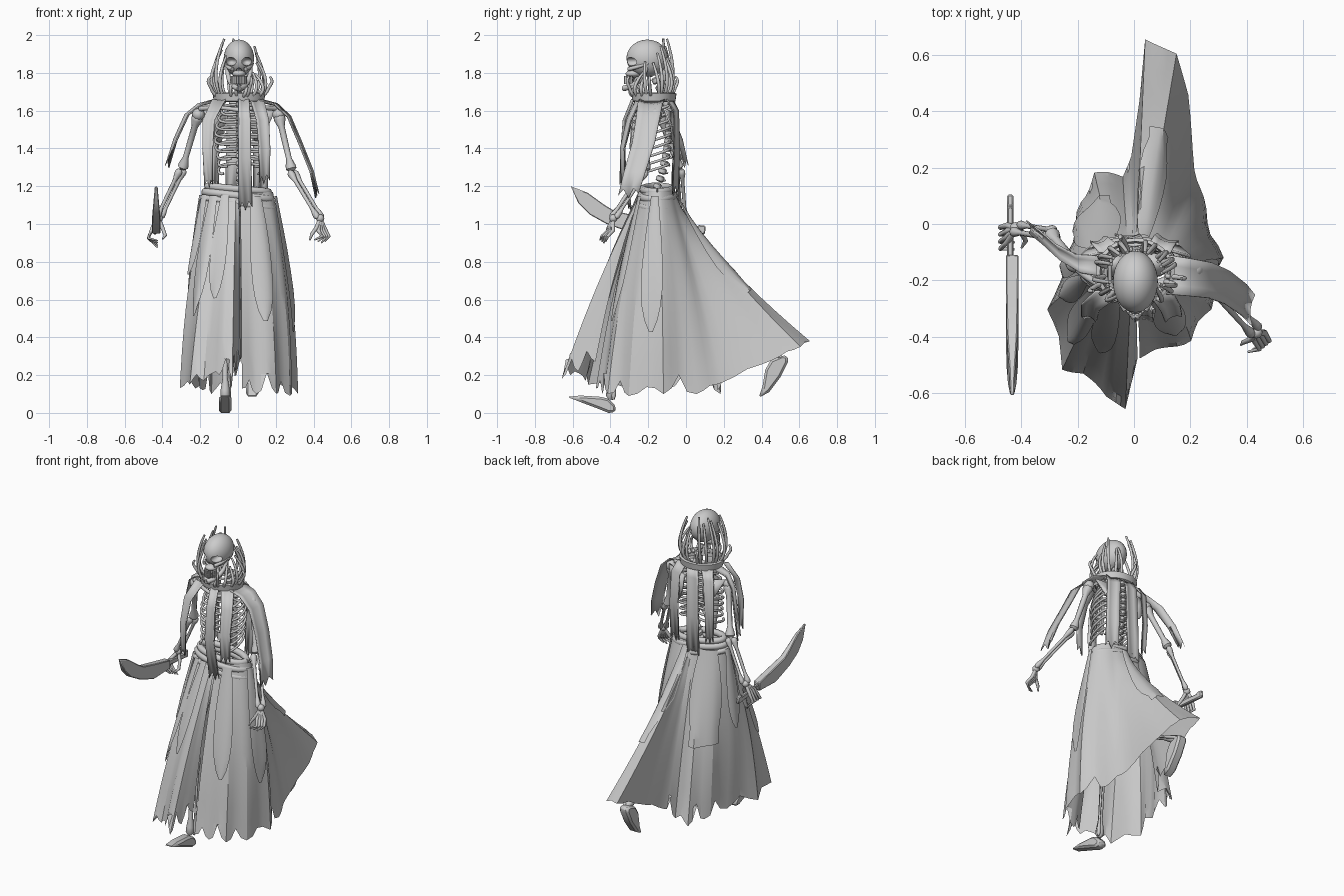
import bpy, bmesh, math, random
from mathutils import Vector as V

random.seed(4)
if "Cube" in bpy.data.objects:
    bpy.data.objects.remove(bpy.data.objects["Cube"])
mat = bpy.data.materials.new("pale grey")
mat.use_nodes = True
mat.diffuse_color = (0.6, 0.6, 0.6, 1)
mat.node_tree.nodes["Principled BSDF"].inputs["Base Color"].default_value = mat.diffuse_color


def finish(ob, angle=35):
    """Assign the material and smooth everything but sharp edges."""
    bpy.ops.object.select_all(action="DESELECT")
    ob.select_set(True)
    bpy.context.view_layer.objects.active = ob
    if ob.type == "CURVE":
        bpy.ops.object.convert(target="MESH")
        ob = bpy.context.object
    ob.data.materials.clear()
    ob.data.materials.append(mat)
    bpy.ops.object.shade_smooth_by_angle(angle=math.radians(angle))
    return ob


def link(name, data):
    ob = bpy.data.objects.new(name, data)
    bpy.context.collection.objects.link(ob)
    return ob


def grid(name, rows, closed=False, thick=0, angle=35):
    """Sheet of quads through rows of points."""
    n = len(rows[0])
    faces = [(r*n + c, r*n + (c+1) % n, (r+1)*n + (c+1) % n, (r+1)*n + c)
             for r in range(len(rows)-1) for c in range(n if closed else n-1)]
    me = bpy.data.meshes.new(name)
    me.from_pydata([p for r in rows for p in r], [], faces)
    ob = link(name, me)
    if thick:
        ob.modifiers.new("thickness", "SOLIDIFY").thickness = thick
    return finish(ob, angle)


def tubes(name, strands, smooth=False):
    """One object of round strands, each a path and its radii."""
    cu = bpy.data.curves.new(name, "CURVE")
    cu.dimensions, cu.bevel_depth, cu.bevel_resolution = "3D", 1, 2
    cu.use_fill_caps, cu.resolution_u = True, 5
    for pts, radii in strands:
        sp = cu.splines.new("NURBS" if smooth else "POLY")
        sp.points.add(len(pts)-1)
        for i, p in enumerate(pts):
            sp.points[i].co = (*p, 1)
            sp.points[i].radius = radii[i] if isinstance(radii, (list, tuple)) else radii
        if smooth:
            sp.order_u, sp.use_endpoint_u = min(4, len(pts)), True
    return finish(link(name, cu), 50)


def bone(a, b, r):
    """Strand for a long bone with knobbed ends."""
    a, b = V(a), V(b)
    return ([a.lerp(b, t) for t in (0, .04, .1, .22, .78, .9, .96, 1)],
            [r*k for k in (.8, 1.6, 1.6, .9, .8, 1.4, 1.5, .7)])


def slab(name, profile, x, w, bevel=.006):
    """Side profile in y and z, extruded along x."""
    bm = bmesh.new()
    f = bm.faces.new([bm.verts.new((x - w/2, y, z)) for y, z in profile])
    ext = bmesh.ops.extrude_face_region(bm, geom=[f])["geom"]
    bmesh.ops.translate(bm, vec=(w, 0, 0), verts=[v for v in ext if isinstance(v, bmesh.types.BMVert)])
    bmesh.ops.recalc_face_normals(bm, faces=bm.faces)
    me = bpy.data.meshes.new(name)
    bm.to_mesh(me)
    ob = link(name, me)
    ob.modifiers.new("bevel", "BEVEL").width = bevel
    return finish(ob)


def ball(name, loc, scale, seg=24):
    bpy.ops.mesh.primitive_uv_sphere_add(segments=seg, ring_count=seg*2//3, location=loc)
    ob = bpy.context.object
    ob.name, ob.scale = name, scale
    return finish(ob)


# ---- skirt: waist ellipse lofted to a trailing hem, folded inwards at the front slit
HEM = [(.02, -.47, .13), (.1, -.45, .1), (.2, -.41, .1), (.27, -.3, .09), (.31, -.12, .1),
       (.25, .05, .1), (.22, .2, .16), (.19, .45, .28), (.15, .6, .35), (.04, .665, .38),
       (.02, .45, .3), (-.01, .25, .2), (-.04, .17, .12), (-.14, .18, .1), (-.19, .08, .12),
       (-.22, -.1, .13), (-.3, -.3, .13), (-.25, -.51, .15), (-.18, -.53, .17), (-.1, -.62, .2), (-.03, -.65, .18),
       (-.01, -.56, .22), (.012, -.47, .27)]
CEN = V((0, -.15, 0))


def heading(p):
    a = math.degrees(math.atan2(p[1] - CEN.y, p[0]))
    return a if a > -87 else a + 360


ANG = [heading(p) for p in HEM]


def skirt(a, t, out=0, jag=0):
    """Point on the skirt at heading a, fraction t from waist to hem."""
    i = max(k for k in range(len(HEM)-1) if k == 0 or ANG[k] <= a)
    f = min(max((a - ANG[i]) / (ANG[i+1] - ANG[i]), 0), 1)
    hem = V(HEM[i]).lerp(V(HEM[i+1]), f) + V((0, 0, jag))
    r = math.radians(a)
    d = V((math.cos(r), math.sin(r), 0))
    top = CEN + V((.185*d.x, .09*d.y, 1.17))
    k = t ** (1 + .4*max(0, hem.y)/.66)
    p = top.lerp(hem, k)
    p.z = top.z + (hem.z - top.z)*t
    bulge = (.02 + .012*abs(d.x))*math.sin(math.pi*t) + .01*t*math.sin(r*11) + out
    return p + d*bulge


cols = [ANG[i] + (ANG[i+1]-ANG[i])*k/4 for i in range(len(HEM)-1) for k in range(4)] + [ANG[-1]]
jags = [(.1 if c % 4 == 2 else .03 if c % 2 else 0) * random.uniform(.2, 1.2) * (.15 if 35 < a < 92 else 1)
        for c, a in enumerate(cols)]
grid("skirt", [[skirt(a, r/10, 0, j if r == 10 else 0) for a, j in zip(cols, jags)] for r in range(11)], angle=25)

# ---- flaps lying on the skirt: heading, half width, length, width of the tip
leaves = [(-62, 13, .64, .15), (-8, 15, .69, .15), (80, 8, .64, .5), (127, 26, .56, .8),
          (178, 14, .5, .15), (206, 13, .42, .15), (230, 11, .64, .15), (250, 9, .57, .15)]
for n, (a, w, end, tip) in enumerate(leaves):
    shape = [(.03, .7), (.12, .8), (.25, .92), (.4, 1), (.55, 1), (.7, .92), (.82, max(.75, tip)), (.92, max(.5, tip)), (1, tip)]
    grid(f"skirt_flap_{n}", [[skirt(a + w*s*k, end*t, .018 - .005*s*s) for s in (-1, -.67, -.33, 0, .33, .67, 1)]
                             for t, k in shape])

# ---- rolled waistband
for n, (z, r, tilt) in enumerate([(1.185, .02, -.015), (1.15, .022, -.02), (1.11, .018, -.03)]):
    ring = [(math.cos(q*math.pi/16), math.sin(q*math.pi/16)) for q in range(33)]
    tubes(f"waistband_roll_{n}", [([(c*(.16+.013*n), -.152 + s*(.076+.01*n), z + tilt*c) for c, s in ring], r)])

# ---- flared collar
def hoop(k, z):
    return [V((.005 + .14*k*math.cos(q*math.pi/16), -.17 + .12*k*math.sin(q*math.pi/16), z)) for q in range(32)]


grid("collar", [hoop(.85, 1.645), hoop(.95, 1.65), hoop(1, 1.69), hoop(.9, 1.695), hoop(.85, 1.645)], closed=True)


# ---- cloth strips: path, width direction, widths
def strip(name, path, side, w0, w1):
    rows, side = [], V(side).normalized()
    n = len(path) - 1
    for i, p in enumerate(path):
        w = (w0 + (w1-w0)*i/n)/2
        ragged = (0, .035, -.01, .04, .01) if i == n else (0,)*5
        sag = side.cross(V(path[min(i+1, n)]) - V(path[max(i-1, 0)])).normalized()
        rows.append([V(p) + side*w*s + sag*.012*(1-s*s) + V((0, 0, g))
                     for s, g in zip((-1, -.5, 0, .5, 1), ragged)])
    grid(name, rows, thick=.006)


strip("front_strip_middle", [(.03, -.285, 1.66), (.035, -.33, 1.55), (.035, -.345, 1.35), (.04, -.3, 1.08)], (1, 0, 0), .06, .075)
strip("front_strip_left", [(.1, -.25, 1.66), (.13, -.3, 1.55), (.14, -.335, 1.4), (.14, -.33, 1.22)], (1, .35, 0), .08, .06)
strip("front_strip_right", [(-.1, -.25, 1.66), (-.155, -.295, 1.55), (-.16, -.335, 1.4), (-.155, -.34, 1.2)], (1, -.35, 0), .08, .05)
strip("back_strip_middle", [(.0, -.07, 1.66), (-.015, -.045, 1.6), (-.02, -.04, 1.35), (-.025, -.04, 1.1)], (-1, 0, 0), .085, .09)
strip("back_strip_left", [(.09, -.09, 1.66), (.11, -.055, 1.6), (.12, -.05, 1.4), (.12, -.06, 1.16)], (-1, .35, 0), .085, .085)
strip("back_strip_right", [(-.09, -.09, 1.66), (-.12, -.06, 1.6), (-.13, -.055, 1.4), (-.125, -.065, 1.2)], (-1, -.35, 0), .075, .05)
strip("left_shoulder_cloth", [(.12, -.18, 1.655), (.2, -.19, 1.635), (.27, -.2, 1.57), (.33, -.225, 1.43), (.39, -.27, 1.28), (.42, -.305, 1.15)],
      (.1, 1, 0), .14, .11)
strip("right_shoulder_cloth", [(-.12, -.15, 1.655), (-.2, -.14, 1.635), (-.27, -.1, 1.58), (-.33, -.045, 1.45), (-.375, -.01, 1.31)],
      (.3, -1, 0), .08, .05)

# ---- curling tendrils rising from the collar
tendrils = []
for q in range(22):
    a = math.tau*q/22 + random.uniform(-.1, .1)
    c, s = math.cos(a), math.sin(a)
    h = .17 + .09*max(0, s) + .12*max(0, -c) + random.uniform(-.05, .04) - (.07 if s < -.75 else 0)
    h, lean = min(h, .31), random.uniform(.7, .85)
    if q % 6 == 0:
        h, lean = .11, 1.25
    curl = random.uniform(-.025, .025)
    tendrils.append(([V((.005 + .13*k*c - curl*s*t, -.18 + .105*k*s + curl*c*t, 1.67 + h*t))
                      for t, k in ((0, .85), (.2, 1.15), (.5, 1.17), (.8, lean + .2), (1, lean))],
                     [.009, .009, .009, .008, .006]))
tubes("collar_tendrils", tendrils, True)

# ---- skull with hollow eye sockets
skull = ball("skull", (.005, -.205, 1.878), (.08, .11, .098), 32)
for x, z, r in ((-.037, 1.86, .03), (.047, 1.86, .03), (.005, 1.815, .014)):
    cutter = ball("socket_cutter", (x, -.29, z), (r, .05, r*.75), 16)
    cutter.hide_render = True
    bpy.context.view_layer.objects.active = skull
    cut = skull.modifiers.new("socket", "BOOLEAN")
    cut.operation, cut.object = "DIFFERENCE", cutter
    bpy.ops.object.modifier_apply(modifier=cut.name)
    bpy.data.objects.remove(cutter)
finish(skull)
ball("upper_jaw", (.005, -.28, 1.795), (.036, .04, .02), 16)
jaw, cheeks, teeth = [], [], []
for s in (-1, 1):
    jaw.append(([(.005 + s*x, y, z) for x, y, z in ((.062, -.21, 1.83), (.06, -.22, 1.765), (.042, -.285, 1.725), (0, -.33, 1.718))],
                [.01, .014, .014, .015]))
    cheeks.append(([(.005 + s*x, y, z) for x, y, z in ((.072, -.2, 1.85), (.066, -.26, 1.83), (.035, -.305, 1.82))], [.007, .011, .011]))
    for z in (1.773, 1.752):
        for k in range(5):
            b = .15 + k*.28
            x, y = .005 + s*.04*math.sin(b), -.275 - .047*math.cos(b)
            teeth.append(([(x, y, z - .01), (x, y, z + .01)], .0055))
tubes("jaw", jaw, True)
tubes("cheekbones", cheeks, True)
tubes("teeth", teeth)

# ---- spine and rib cage
def spine(z):
    return V((.01, -.09 - .6*(z-1.52)**2 - (.25*(z-1.62) if z > 1.62 else 0), z))


tubes("spine", [([spine(1.08 + .04*i + d) for d in (-.016, -.01, .01, .016)], [.012, .021, .021, .012]) for i in range(19)]
      + [([spine(1.08 + .04*i), spine(1.08 + .04*i) + V((0, .03, -.012))], [.01, .004]) for i in range(19)])
ribs = []
for i in range(9):
    z, w = 1.63 - .039*i, .075 + .06*math.sin(math.pi*min(1, (i+1.5)/8)*.75)
    for s in (-1, 1):
        reach = .02 if i < 6 else .05 + .02*(i-6)
        ribs.append(([spine(z), V((.015 + s*w*.8, -.065, z + .005)), V((.015 + s*w*1.12, -.15, z - .025)),
                      V((.015 + s*w*.95, -.27, z - .06)), V((.015 + s*reach, -.275, z - .05))], .0075))
tubes("ribs", ribs, True)
slab("breastbone", [(-.265, 1.6), (-.285, 1.59), (-.3, 1.4), (-.285, 1.37), (-.275, 1.4)], .015, .035)
for s, side in ((1, "left"), (-1, "right")):
    tubes(side + "_collarbone", [([(.02, -.26, 1.6), (s*.1, -.25, 1.625), (s*.2, -.16, 1.61)], [.012, .01, .014])], True)
    grid(side + "_shoulder_blade", [[(s*.2, -.12, 1.61), (s*.06, -.08, 1.59)], [(s*.16, -.085, 1.52), (s*.07, -.07, 1.5)],
                                    [(s*.11, -.075, 1.44), (s*.09, -.07, 1.43)]], thick=.01)
    ball(side + "_hip_bone", (s*.07, -.14, 1.08), (.06, .05, .08), 16)


# ---- arms and hands
def arm(side, shoulder, elbow, wrist, tips):
    e, w = V(elbow), V(wrist)
    off = V((.012, .012, 0))
    tubes(side + "_arm", [bone(shoulder, e, .019), bone(e + off, w + off, .011), bone(e - off, w - off, .012)])
    ball(side + "_shoulder_joint", shoulder, (.033, .033, .033), 16)
    ball(side + "_wrist", w, (.022, .022, .022), 12)
    hand = []
    for base, mid, tip in tips:
        hand.append(([w, V(base), V(mid), V(tip)], [.01, .011, .009, .004]))
    tubes(side + "_hand", hand)


arm("left", (.215, -.16, 1.58), (.285, -.22, 1.28), (.435, -.385, 1.03),
    [((.425 + .013*k, -.41 + .008*k, .965), (.445 + .012*k, -.445 + .01*k, .935), (.405 + .018*k, -.455 + .01*k, .9 + .008*abs(k - 2)))
     for k in range(4)] + [((.415, -.41, .98), (.39, -.42, .945), (.38, -.43, .915))])
arm("right", (-.21, -.14, 1.58), (-.295, -.035, 1.29), (-.42, -.015, 1.03),
    [((-.45, -.005 - .02*k, .985), (-.475, -.012 - .025*k, .925), (-.425, -.015 - .025*k, .875 + .012*k)) for k in range(4)]
    + [((-.4, -.03, .98), (-.385, -.06, .94), (-.4, -.085, .92))])

# ---- curved sword, its blade thinning towards the tip
blade = slab("sword_blade", [(-.61, 1.2), (-.52, 1.165), (-.43, 1.1), (-.38, 1.07), (-.25, 1.04), (-.11, 1.01), (-.11, .955),
                             (-.28, .95), (-.42, 1.0), (-.51, 1.05), (-.57, 1.11)], -.433, .045, .004)
for v in blade.data.vertices:
    v.co.x = -.433 + (v.co.x + .433) * min(1, max(.3, 1 - (v.co.z - 1.03)*4))
slab("sword_handle", [(-.12, 1.0), (.06, .985), (.065, .995), (.105, .99), (.1, .945), (.06, .95), (-.12, .965)], -.44, .022)

# ---- striding legs and bony feet
for side, x, knee, ankle in (("right", -.068, -.36, (-.4, .07)), ("left", .075, -.1, (.5, .29))):
    k, a = V((x, knee, .6)), V((x, *ankle))
    tubes(side + "_leg", [bone((x, -.15, 1.03), k, .022), bone(k, a, .017),
                          bone(k + V((.022, .02, -.03)), a + V((.02, .015, 0)), .008)])
slab("right_foot", [(-.63, .085), (-.56, .092), (-.45, .085), (-.41, .075), (-.37, .035), (-.375, .003), (-.41, 0), (-.46, .02), (-.54, .05)],
     -.068, .066, .012)
slab("left_foot", [(.385, .08), (.405, .14), (.42, .23), (.45, .28), (.51, .305), (.54, .3), (.54, .27), (.5, .19), (.44, .11)],
     .075, .066, .012)
